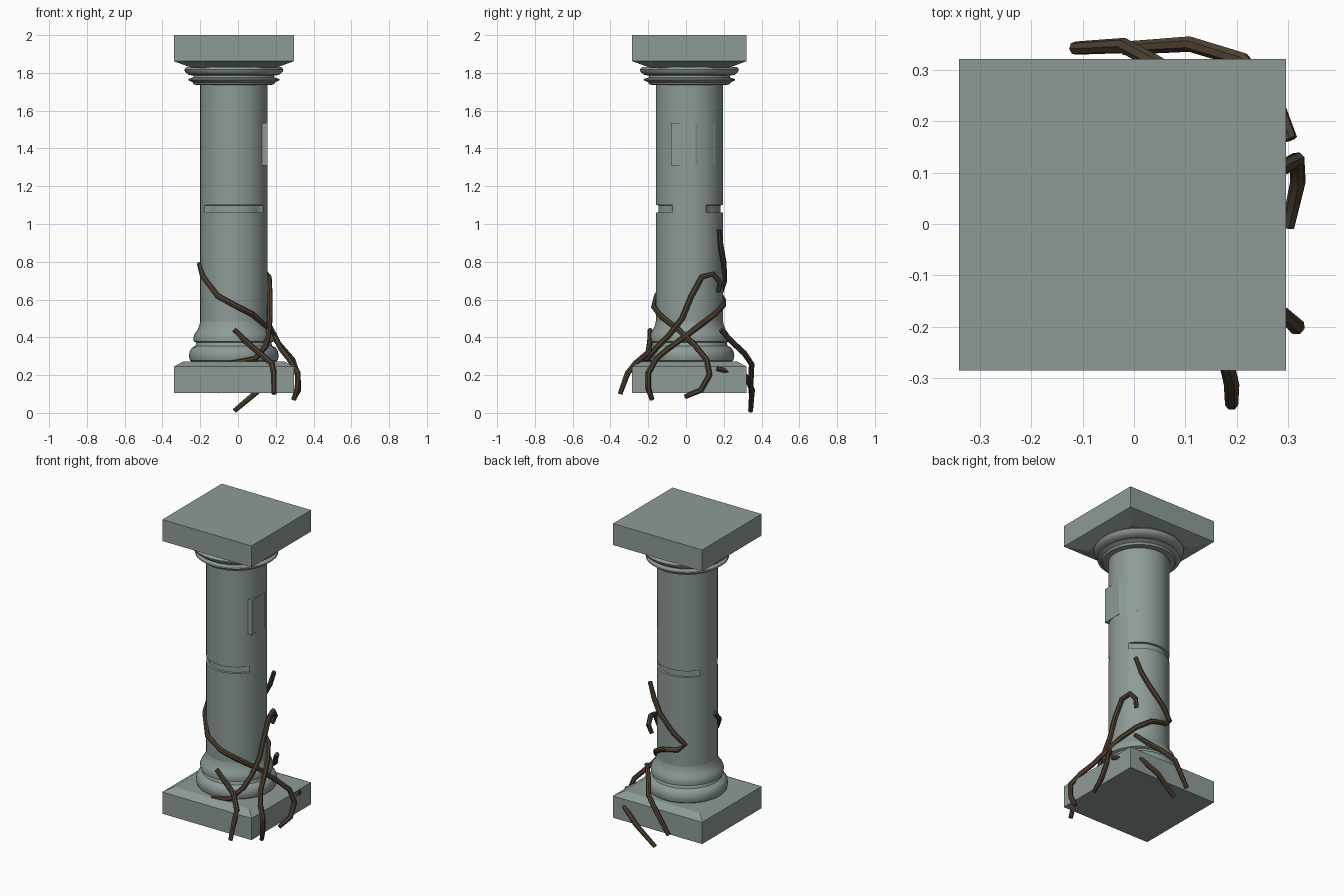
import bpy, bmesh, math
from mathutils import Vector

CX, CY = -0.022, 0.018          # column axis
HX, HY = 0.318, 0.303           # half sizes of plinth and abacus


def material(name, rgb):
    m = bpy.data.materials.new(name)
    m.diffuse_color = (*rgb, 1)
    return m


STONE = material("stone", (0.27, 0.33, 0.31))
BARK = material("bark", (0.075, 0.052, 0.03))


def finish(bm, name, mat, smooth=None):
    bmesh.ops.recalc_face_normals(bm, faces=bm.faces)
    me = bpy.data.meshes.new(name)
    bm.to_mesh(me)
    bm.free()
    ob = bpy.data.objects.new(name, me)
    bpy.context.collection.objects.link(ob)
    me.materials.append(mat)
    if smooth:
        bpy.ops.object.select_all(action='DESELECT')
        ob.select_set(True)
        bpy.context.view_layer.objects.active = ob
        bpy.ops.object.shade_smooth_by_angle(angle=math.radians(smooth))
    return ob


def skin(bm, rings):
    n = len(rings[0])
    for a, b in zip(rings, rings[1:]):
        for i in range(n):
            j = (i + 1) % n
            bm.faces.new((a[i], a[j], b[j], b[i]))
    bm.faces.new(rings[0])
    bm.faces.new(rings[-1])


def square_block(name, levels):
    # stacked rectangles given as (z, inset)
    bm = bmesh.new()
    skin(bm, [[bm.verts.new((CX + sx * (HX - d), CY + sy * (HY - d), z))
               for sx, sy in ((-1, -1), (1, -1), (1, 1), (-1, 1))]
              for z, d in levels])
    finish(bm, name, STONE)


def lathe(name, profile, sides=48, cut=None):
    bm = bmesh.new()
    rings = []
    for k, (r, z) in enumerate(profile):
        ring = []
        for i in range(sides):
            a = 2 * math.pi * i / sides
            rr = r - 0.014 if cut and k in cut and abs(math.cos(a)) < 0.81 else r
            ring.append(bm.verts.new((CX + rr * math.cos(a), CY + rr * math.sin(a), z)))
        rings.append(ring)
    skin(bm, rings)
    finish(bm, name, STONE, 35)


# plinth and abacus
square_block("plinth", [(0.105, 0), (0.245, 0), (0.272, 0.05)])
square_block("abacus", [(1.825, 0.1), (1.862, 0), (2.0, 0)])

# round mouldings at foot and head
lathe("base_moulding", [(0.215, 0.265), (0.232, 0.278), (0.238, 0.30), (0.234, 0.325),
                        (0.222, 0.345), (0.203, 0.355), (0.197, 0.372), (0.212, 0.378),
                        (0.214, 0.40), (0.207, 0.42), (0.192, 0.44), (0.182, 0.465),
                        (0.177, 0.49)])
lathe("capital_moulding", [(0.177, 1.735), (0.212, 1.738), (0.218, 1.75), (0.243, 1.762),
                           (0.24, 1.768), (0.215, 1.776), (0.213, 1.785), (0.24, 1.79),
                           (0.258, 1.805), (0.262, 1.818), (0.25, 1.832)])

# shaft with a shallow joint cut into its front and back
lathe("shaft", [(0.178, 0.44), (0.178, 1.06), (0.178, 1.061), (0.178, 1.099),
                (0.178, 1.10), (0.178, 1.75)], 48, (2, 3))

# flat raised flake on the right of the shaft
bm = bmesh.new()
for p in ((0.155, -0.08, 1.535), (0.155, -0.08, 1.31), (0.157, 0.05, 1.535),
          (0.157, 0.05, 1.31), (0.10, 0.15, 1.535), (0.10, 0.15, 1.31),
          (0.05, -0.08, 1.535), (0.05, -0.08, 1.31), (0.05, 0.14, 1.535), (0.05, 0.14, 1.31)):
    bm.verts.new(p)
bmesh.ops.convex_hull(bm, input=bm.verts)
finish(bm, "shaft_flake", STONE)


# creeping roots
def root(name, pts, r=0.0155, sides=7):
    pts = [Vector(p) for p in pts]
    bm = bmesh.new()
    rings = []
    side = None
    for i, p in enumerate(pts):
        t = (pts[min(i + 1, len(pts) - 1)] - pts[max(i - 1, 0)]).normalized()
        if side is None:
            side = t.orthogonal()
        side = (side - t * side.dot(t)).normalized()
        up = t.cross(side)
        rr = r * (0.85 if i in (0, len(pts) - 1) else 1)
        rings.append([bm.verts.new(p + rr * (side * math.cos(a) + up * math.sin(a)))
                      for a in (2 * math.pi * k / sides for k in range(sides))])
    skin(bm, rings)
    finish(bm, name, BARK, 40)


root("root_front_wrap", [(-0.205, 0.0, 0.79), (-0.185, -0.075, 0.72), (-0.11, -0.155, 0.62),
                         (0.0, -0.17, 0.56), (0.08, -0.14, 0.52), (0.165, -0.04, 0.44),
                         (0.22, 0.045, 0.36), (0.29, 0.11, 0.28), (0.317, 0.125, 0.2),
                         (0.319, 0.08, 0.12), (0.30, -0.005, 0.085)])
root("root_side_loop", [(0.125, 0.17, 0.64), (0.14, 0.18, 0.69), (0.15, 0.145, 0.735),
                        (0.163, 0.085, 0.72), (0.168, 0.03, 0.62), (0.168, -0.02, 0.5),
                        (0.16, -0.09, 0.41), (0.145, -0.15, 0.35), (0.09, -0.205, 0.285),
                        (-0.03, -0.225, 0.265)])
root("root_front_short", [(-0.02, -0.19, 0.44), (0.04, -0.19, 0.38), (0.11, -0.20, 0.32),
                          (0.18, -0.27, 0.26), (0.19, -0.31, 0.21), (0.19, -0.35, 0.1)])
root("root_back_wrap", [(0.135, 0.175, 0.97), (0.10, 0.185, 0.88), (0.05, 0.20, 0.80),
                        (-0.05, 0.203, 0.70), (-0.12, 0.18, 0.63), (-0.08, 0.197, 0.595),
                        (0.03, 0.197, 0.57), (0.11, 0.15, 0.52), (0.165, 0.07, 0.46),
                        (0.197, -0.01, 0.40), (0.23, -0.10, 0.335), (0.27, -0.16, 0.285),
                        (0.318, -0.20, 0.21), (0.315, -0.20, 0.13), (0.295, -0.18, 0.07)])
root("root_back_short", [(0.15, 0.185, 0.44), (0.1, 0.24, 0.38), (0.05, 0.31, 0.315),
                         (-0.02, 0.347, 0.26), (-0.115, 0.342, 0.11)])
root("root_back_low", [(0.305, 0.165, 0.235), (0.275, 0.24, 0.215), (0.21, 0.32, 0.19),
                       (0.11, 0.35, 0.12), (-0.02, 0.342, 0.011)])
